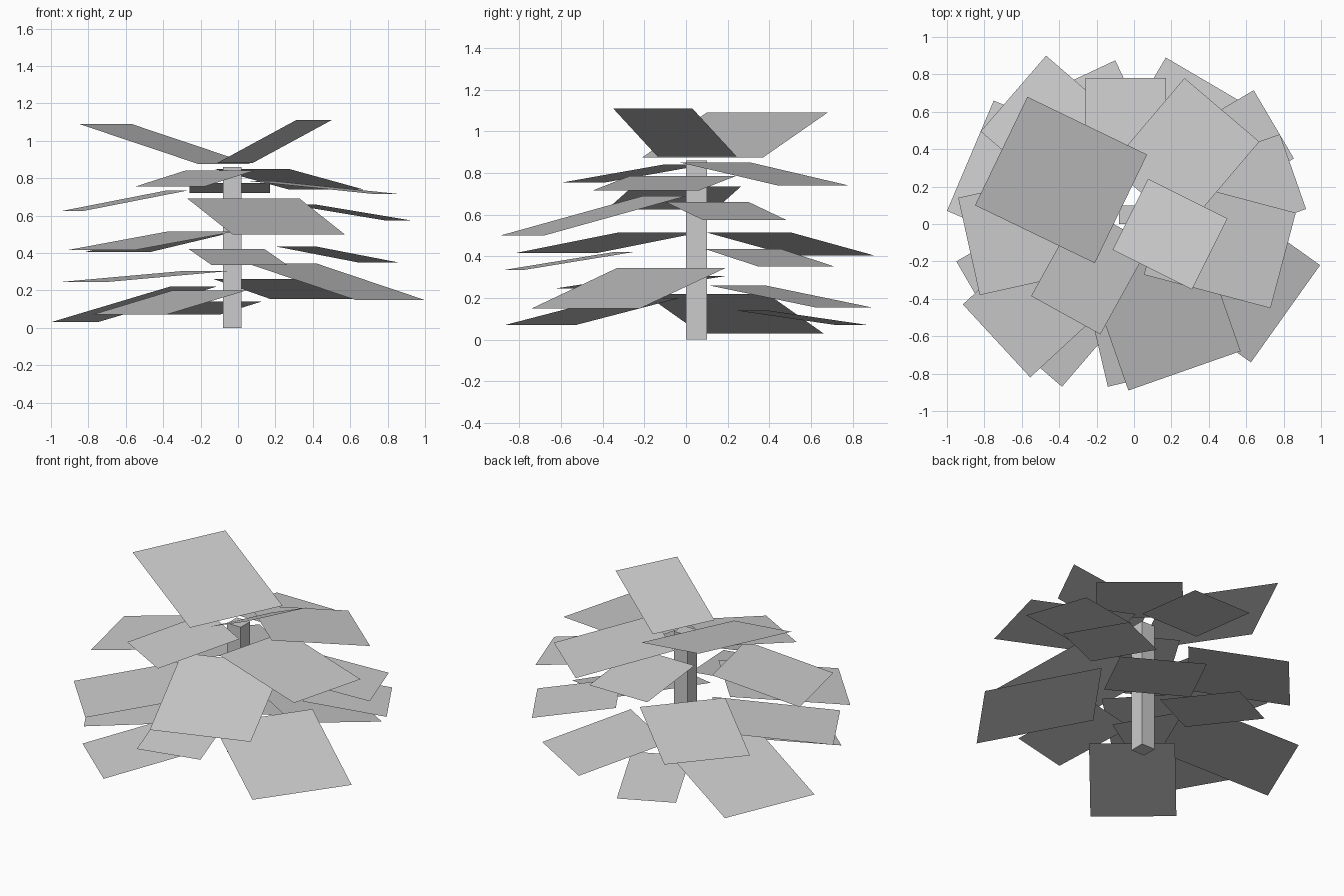
import bpy
import bmesh
from mathutils import Vector, Matrix

default_cube = bpy.data.objects.get("Cube")
if default_cube:
    bpy.data.objects.remove(default_cube, do_unlink=True)


def make_material(name, colour):
    material = bpy.data.materials.new(name)
    material.use_nodes = True
    material.diffuse_color = colour
    material.node_tree.nodes["Principled BSDF"].inputs["Base Color"].default_value = colour
    return material


GREY = make_material("plain grey", (0.6, 0.6, 0.6, 1))
AXIS = Vector((-0.03, 0.05, 0))


def add_object(name, bm):
    mesh = bpy.data.meshes.new(name)
    bm.to_mesh(mesh)
    bm.free()
    mesh.materials.append(GREY)
    obj = bpy.data.objects.new(name, mesh)
    bpy.context.collection.objects.link(obj)
    return obj


def add_trunk(width, height):
    bm = bmesh.new()
    centre = Matrix.Translation(AXIS + Vector((0, 0, height / 2)))
    size = Matrix.Diagonal((width, width, height, 1))
    bmesh.ops.create_cube(bm, size=1, matrix=centre @ size)
    add_object("trunk", bm)


def add_leaf(name, tip_a, tip_b, reach, inner_z, tip_z):
    """A flat rectangle running from its tip edge in towards the trunk."""
    a = Vector((*tip_a, tip_z))
    b = Vector((*tip_b, tip_z))
    inward = (b - a).cross(Vector((0, 0, 1))).normalized()
    if inward.dot(AXIS - a) < 0:
        inward.negate()
    step = inward * reach + Vector((0, 0, inner_z - tip_z))
    bm = bmesh.new()
    face = bm.faces.new([bm.verts.new(p) for p in (a, b, b + step, a + step)])
    face.normal_update()
    if face.normal.z < 0:
        face.normal_flip()
    add_object(name, bm)


# Each leaf: the two tip corners, horizontal reach, inner height, tip height
TIERS = {
    "bottom_leaf": [
        ((-1.0, .07), (-.75, .66), .69, .22, .03),
        ((-.78, -.53), (-.385, -.87), .66, .2, .07),
        ((-.1, .875), (-.43, .72), .53, .14, .07),
        ((.17, .89), (.63, .62), .59, .26, .155),
        ((.995, -.22), (.625, -.74), .71, .345, .15),
        ((-.95, -.2), (-.7, -.63), .775, .305, .245),
    ],
    "middle_leaf": [
        ((-.14, -.87), (.265, -.775), .535, .42, .335),
        ((.64, .715), (.855, .35), .51, .435, .35),
        ((-.47, .9), (-.82, .495), .61, .515, .405),
        ((-.915, -.43), (-.555, -.82), .735, .515, .415),
        ((.78, .48), (.92, .08), .54, .66, .575),
        ((-.03, -.89), (.57, -.68), .725, .69, .5),
    ],
    "upper_leaf": [
        ((-.94, .14), (-.825, -.38), .575, .735, .625),
        ((-.26, .78), (.17, .78), .5, .775, .72),
        ((.73, -.45), (.865, .06), .7, .785, .715),
        ((-.55, -.385), (-.18, -.59), .55, .84, .755),
        ((.27, .78), (.67, .44), .617, .85, .74),
    ],
    "raised_top_leaf": [
        ((-.85, .1), (-.57, .68), .711, .875, 1.09),
        ((.5, .03), (.31, -.35), .474, .88, 1.11),
    ],
}

add_trunk(0.1, 0.86)
for tier, leaves in TIERS.items():
    for number, leaf in enumerate(leaves, start=1):
        add_leaf(f"{tier}_{number}", *leaf)
